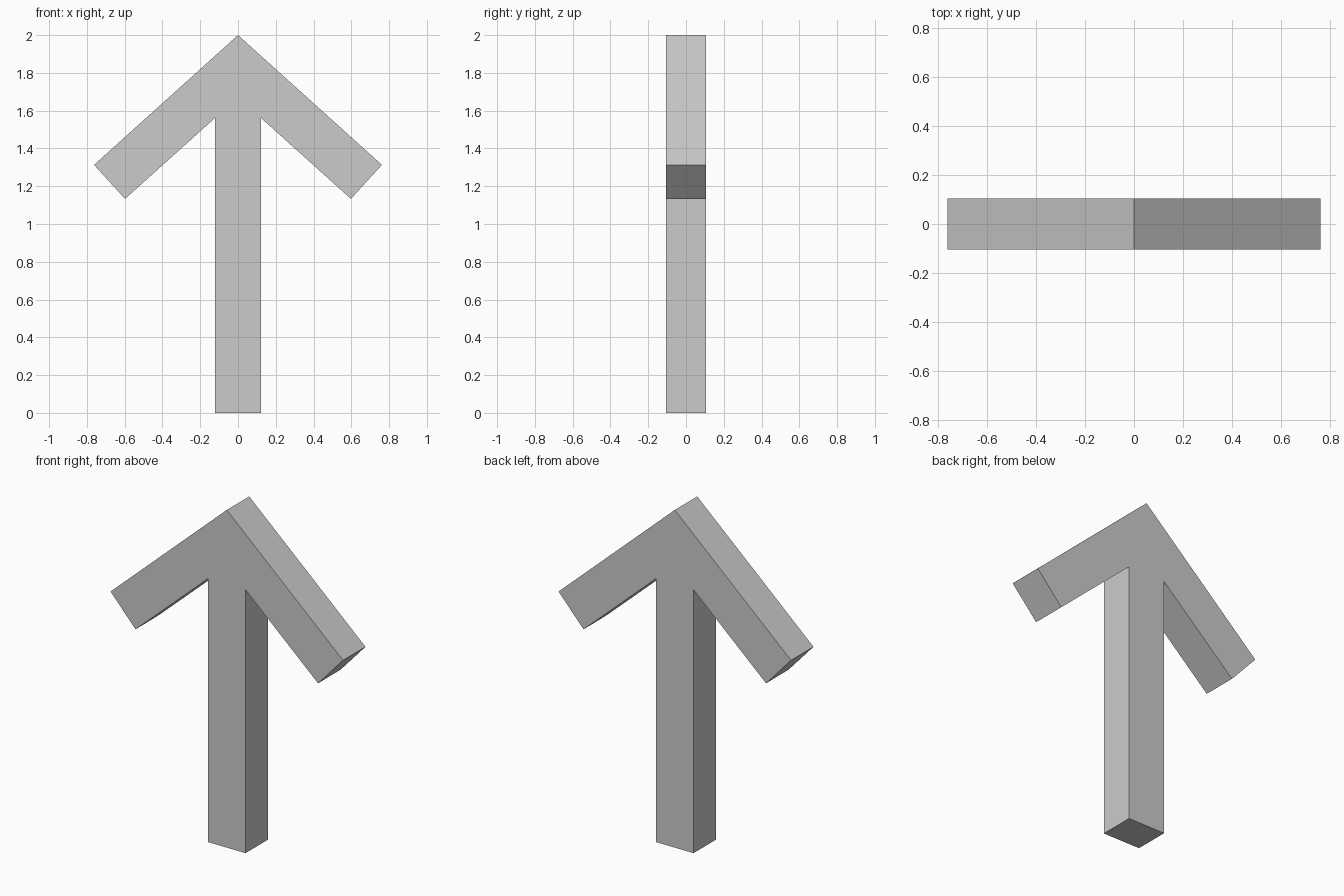
import bpy, bmesh

if "Cube" in bpy.data.objects:
    bpy.data.objects.remove(bpy.data.objects["Cube"])

HALF_DEPTH = 0.105

# Right half of the arrow outline, bottom to tip (x, z)
half = [(0.123, 0.0), (0.123, 1.56), (0.598, 1.133), (0.762, 1.313)]
outline = half + [(0.0, 2.0)] + [(-x, z) for x, z in reversed(half)]

# Arrow: flat outline extruded from front to back
bm = bmesh.new()
face = bm.faces.new([bm.verts.new((x, -HALF_DEPTH, z)) for x, z in outline])
ext = bmesh.ops.extrude_face_region(bm, geom=[face], use_keep_orig=True)
back = [v for v in ext["geom"] if isinstance(v, bmesh.types.BMVert)]
bmesh.ops.translate(bm, verts=back, vec=(0, 2 * HALF_DEPTH, 0))
bmesh.ops.recalc_face_normals(bm, faces=bm.faces[:])

mesh = bpy.data.meshes.new("arrow")
bm.to_mesh(mesh)
bm.free()
bpy.context.collection.objects.link(bpy.data.objects.new("arrow", mesh))
